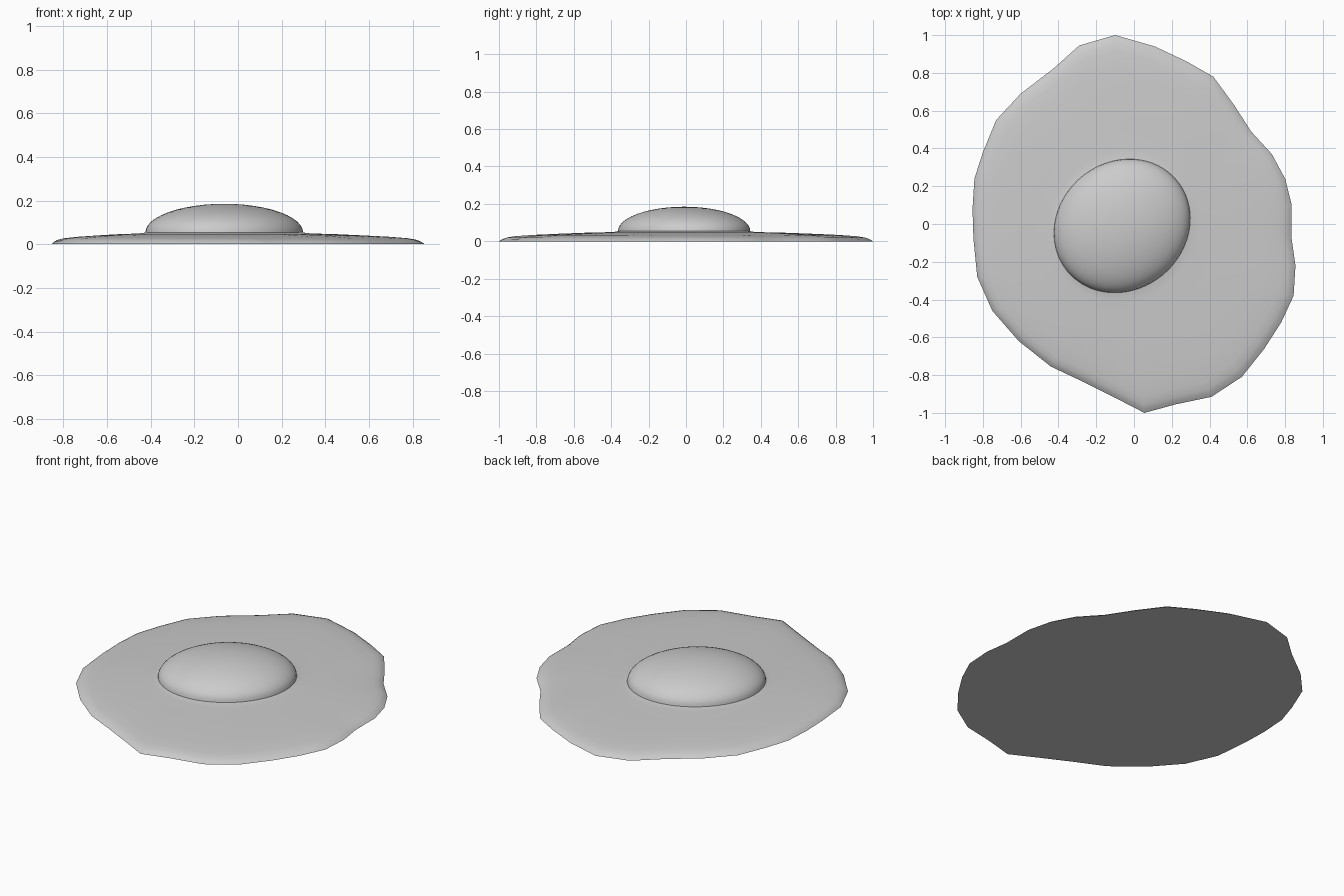
import bpy, bmesh, math
from mathutils import Vector

cube = bpy.data.objects.get("Cube")
if cube:
    bpy.data.objects.remove(cube, do_unlink=True)

# Irregular rim of the egg white, clockwise from the back
RIM = [(-.10, 1), (.11, .94), (.28, .86), (.42, .78), (.53, .63), (.62, .49), (.73, .37),
       (.80, .24), (.835, .10), (.835, -.08), (.855, -.22), (.845, -.38), (.78, -.52),
       (.69, -.66), (.57, -.81), (.41, -.915), (.22, -.955), (.055, -1), (-.10, -.92),
       (-.28, -.83), (-.44, -.755), (-.61, -.62), (-.75, -.46), (-.83, -.28), (-.85, -.08),
       (-.855, .08), (-.845, .24), (-.80, .38), (-.73, .55), (-.60, .69), (-.43, .82),
       (-.29, .945)]
CENTER = Vector((-.063, -.01))
AXES, TILT = (.377, .337), math.radians(40)
BASE, TOP = .054, .185

# Double the rim points so the yolk is rounder
rim = []
for a, b in zip(RIM, RIM[1:] + RIM[:1]):
    a, b = Vector(a), Vector(b)
    rim += [a, (a + b) / 2]


def yolk_point(p):
    """Point of the tilted yolk ellipse in the direction of a rim point."""
    d = p - CENTER
    t = math.atan2(d.y, d.x) - TILT
    r = 1 / math.hypot(math.cos(t) / AXES[0], math.sin(t) / AXES[1])
    return CENTER + d.normalized() * r


ring = [yolk_point(p) for p in rim]

egg_grey = bpy.data.materials.new("egg_grey")
egg_grey.use_nodes = True
colour = (.6, .6, .6, 1)
egg_grey.diffuse_color = colour
egg_grey.node_tree.nodes["Principled BSDF"].inputs["Base Color"].default_value = colour


def loft(name, loops, cap_first=False, tip=None):
    """Skin a stack of closed loops, with an optional floor and tip."""
    bm = bmesh.new()
    rows = [[bm.verts.new(co) for co in loop] for loop in loops]
    n = len(rows[0])
    for low, high in zip(rows, rows[1:]):
        for i in range(n):
            j = (i + 1) % n
            bm.faces.new((low[i], high[i], high[j], low[j]))
    if cap_first:
        bm.faces.new(rows[0])
    if tip:
        apex = bm.verts.new(tip)
        for i in range(n):
            bm.faces.new((rows[-1][i], apex, rows[-1][(i + 1) % n]))
    mesh = bpy.data.meshes.new(name)
    bm.to_mesh(mesh)
    bm.free()
    mesh.materials.append(egg_grey)
    obj = bpy.data.objects.new(name, mesh)
    bpy.context.collection.objects.link(obj)
    bpy.ops.object.select_all(action='DESELECT')
    obj.select_set(True)
    bpy.context.view_layer.objects.active = obj
    bpy.ops.object.shade_smooth_by_angle(angle=math.radians(60))
    return obj


# Egg white: flat floor, rounded edge, gentle rise towards the yolk
PROFILE = [(0, 0), (.03, .012), (.065, .02), (.13, .027), (.28, .034), (.48, .040),
           (.72, .046), (.92, .049), (.97, .051), (1, BASE)]
loft("egg_white", [[(*p.lerp(q, f), z) for p, q in zip(rim, ring)] for f, z in PROFILE],
     cap_first=True)

# Yolk: low dome standing on the inner ring of the white
STEPS = 12
angles = [math.pi / 2 * k / STEPS for k in range(STEPS)]
loft("yolk", [[(*CENTER.lerp(q, math.cos(a)), BASE + (TOP - BASE) * math.sin(a)) for q in ring]
              for a in angles], tip=(*CENTER, TOP))
